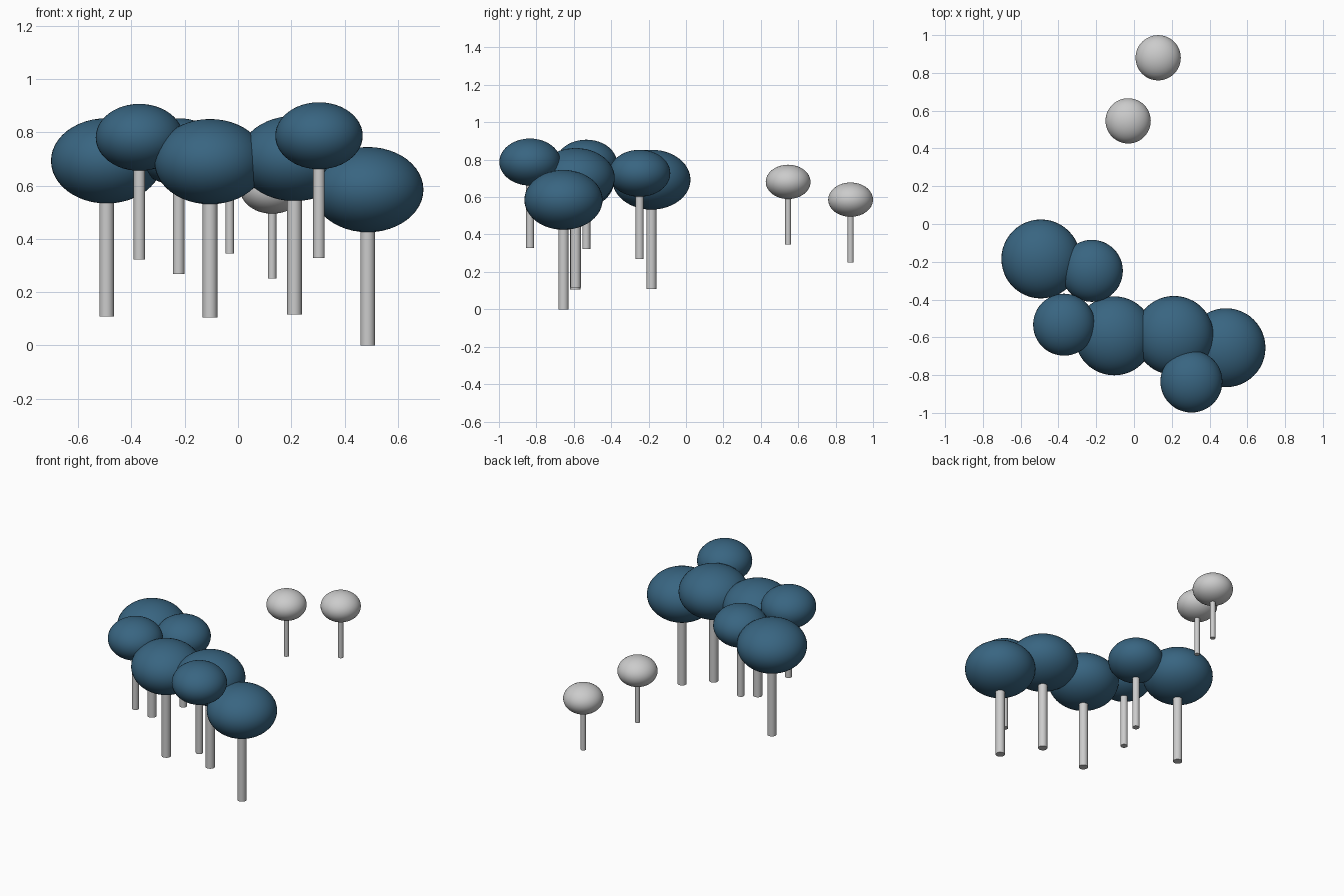
import bpy

if "Cube" in bpy.data.objects:
    bpy.data.objects.remove(bpy.data.objects["Cube"])

blue = bpy.data.materials.new("blue_foliage")
blue.diffuse_color = (0.04, 0.13, 0.22, 1)
blue.use_nodes = True
blue.node_tree.nodes["Principled BSDF"].inputs["Base Color"].default_value = blue.diffuse_color


def finish(name, material=None):
    obj = bpy.context.object
    obj.name = name
    bpy.ops.object.transform_apply(location=False, rotation=False, scale=True)
    bpy.ops.object.shade_smooth_by_angle()
    if material:
        obj.data.materials.append(material)
    return obj


def tree(name, x, y, z, s, material=None):
    """A tree standing at (x, y, z); s = 1 is the large size."""
    # Trunk, ending inside the canopy
    height = 0.585 * s
    bpy.ops.mesh.primitive_cylinder_add(
        vertices=24, radius=0.0275 * s, depth=height,
        location=(x, y, z + height / 2))
    trunk = finish(name + "_trunk")
    # Flattened round canopy
    bpy.ops.mesh.primitive_uv_sphere_add(
        segments=48, ring_count=24, radius=1,
        location=(x, y, z + height), scale=(0.209 * s, 0.209 * s, 0.16 * s))
    canopy = finish(name + "_canopy", material)
    canopy.parent = trunk
    canopy.matrix_parent_inverse = trunk.matrix_world.inverted()


# Groups of trees: size and base positions
groups = {
    "large_tree": (1.0, blue, [(-0.493, -0.185, 0.108), (-0.105, -0.592, 0.105),
                               (0.212, -0.590, 0.117), (0.487, -0.655, 0.0)]),
    "medium_tree": (0.785, blue, [(-0.370, -0.533, 0.322), (-0.223, -0.248, 0.268),
                                  (0.304, -0.834, 0.328)]),
    "small_tree": (0.573, None, [(-0.031, 0.546, 0.346), (0.128, 0.880, 0.251)]),
}
for kind, (size, material, spots) in groups.items():
    for i, (x, y, z) in enumerate(spots, 1):
        tree(f"{kind}_{i}", x, y, z, size, material)
